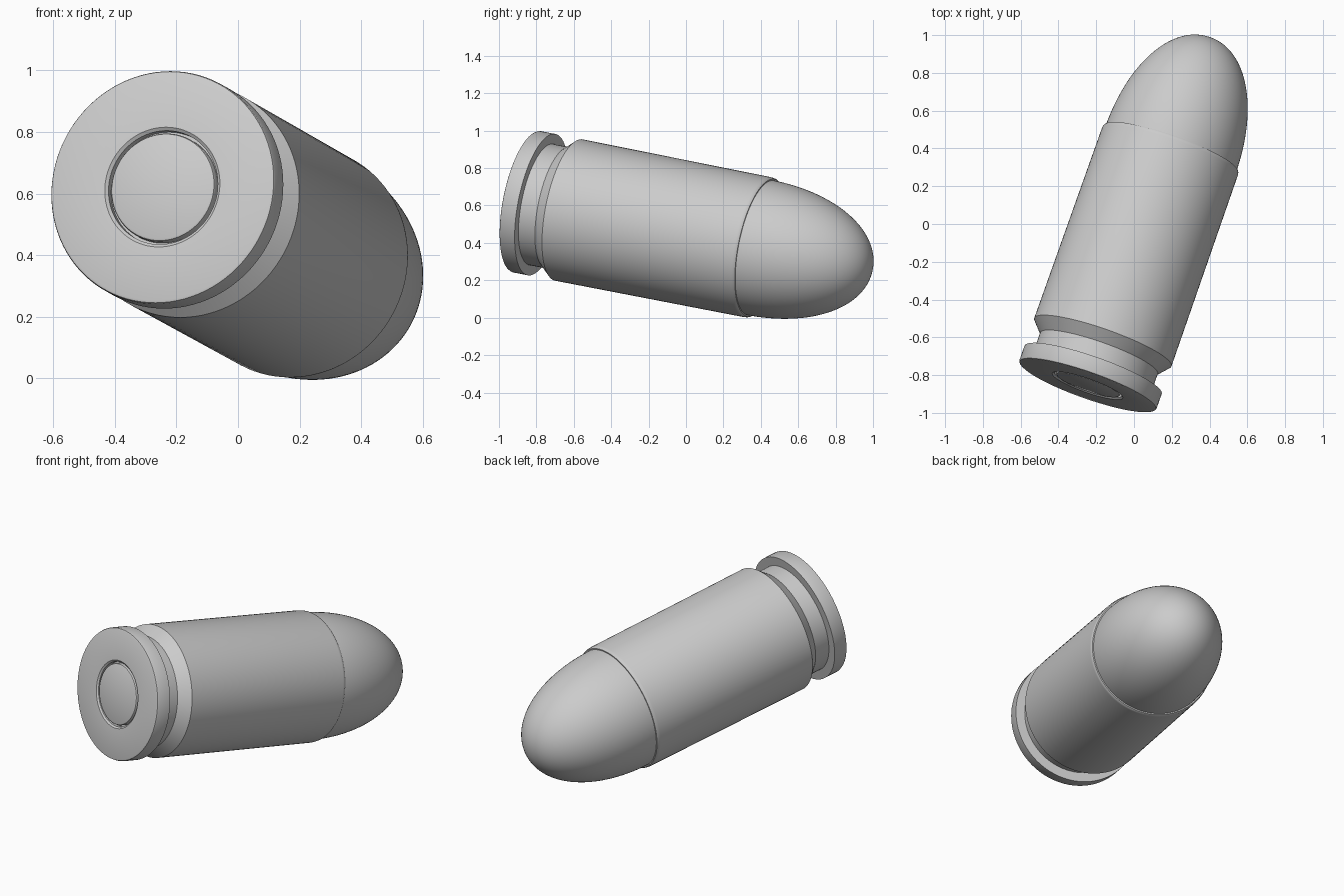
import bpy, bmesh, math
from mathutils import Vector, Matrix

if "Cube" in bpy.data.objects:
    bpy.data.objects.remove(bpy.data.objects["Cube"])

# Tilted long axis: base centre and pointing direction
BASE = Vector((-0.246, -0.856, 0.621))
AXIS = Vector((0.3265, 0.9276, -0.1827)).normalized()
PLACE = Matrix.Translation(BASE) @ AXIS.to_track_quat('Z', 'Y').to_matrix().to_4x4()
SIDES = 96


def lathe(name, profile):
    """Spin (radius, distance along axis) points around the long axis."""
    bm = bmesh.new()
    verts = [bm.verts.new((r, 0, t)) for r, t in profile]
    edges = [bm.edges.new(pair) for pair in zip(verts, verts[1:])]
    bmesh.ops.spin(bm, geom=verts + edges, cent=(0, 0, 0), axis=(0, 0, 1),
                   angle=math.tau, steps=SIDES, use_merge=True)
    bmesh.ops.remove_doubles(bm, verts=bm.verts, dist=1e-5)
    bmesh.ops.recalc_face_normals(bm, faces=bm.faces)
    mesh = bpy.data.meshes.new(name)
    bm.to_mesh(mesh)
    bm.free()
    obj = bpy.data.objects.new(name, mesh)
    bpy.context.collection.objects.link(obj)
    obj.matrix_world = PLACE
    bpy.ops.object.select_all(action='DESELECT')
    obj.select_set(True)
    bpy.context.view_layer.objects.active = obj
    bpy.ops.object.shade_smooth_by_angle(angle=math.radians(30))
    return obj


# Case: primer pocket, rim, extractor groove, tapered wall and rounded mouth
lathe("case", [
    (0.0, 0.035), (0.188, 0.035), (0.188, 0.008), (0.198, 0.0),
    (0.375, 0.0), (0.382, 0.003), (0.385, 0.01), (0.385, 0.09),
    (0.33, 0.09), (0.33, 0.185), (0.385, 0.248),
    (0.381, 1.335), (0.379, 1.348), (0.374, 1.355), (0.366, 1.355)])

# Primer: flush cap with a softened edge, set in the pocket
lathe("primer", [
    (0.0, 0.002), (0.17, 0.002), (0.176, 0.005), (0.179, 0.011), (0.179, 0.035)])

# Bullet: slightly full elliptical nose
START, LENGTH, RADIUS = 1.34, 0.645, 0.367
nose = [(RADIUS * math.cos(a) ** 0.96, START + LENGTH * math.sin(a) ** 0.96)
        for a in (math.pi / 2 * i / 32 for i in range(32))]
lathe("bullet", nose + [(0.0, START + LENGTH)])
